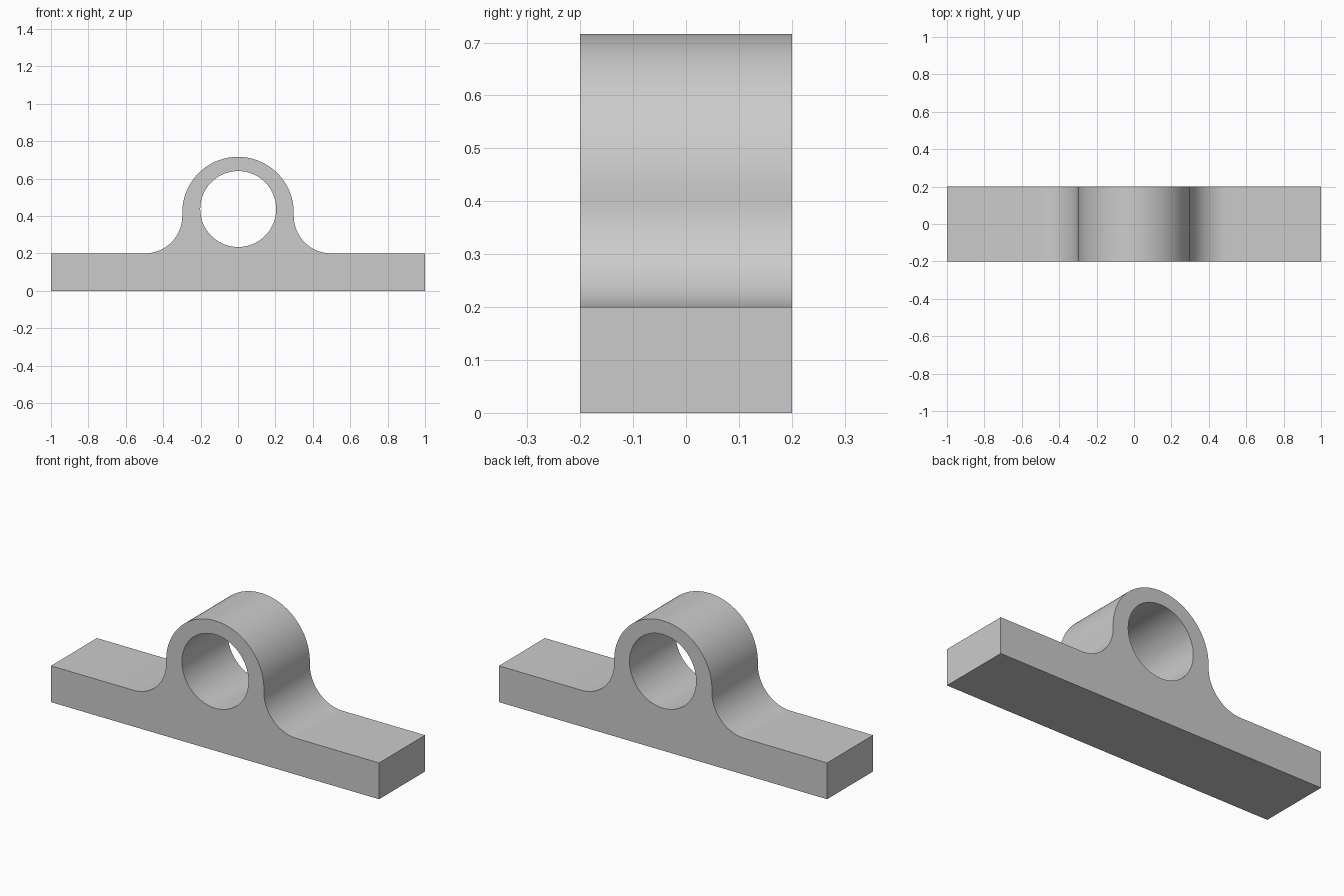
import bpy, bmesh
from math import sin, cos, pi, radians

if "Cube" in bpy.data.objects:
    bpy.data.objects.remove(bpy.data.objects["Cube"])

HALF_DEPTH = 0.2
BASE_TOP = 0.2
RING_Z, RING_R = 0.418, 0.298
BORE_Z, BORE_R = 0.437, 0.203
FILLET_R = 0.2


def arc(cx, cz, r, start, end, steps):
    """Points along an arc in the xz plane, angles in degrees."""
    angles = [radians(start + (end - start) * i / steps) for i in range(steps + 1)]
    return [(cx + r * cos(a), cz + r * sin(a)) for a in angles]


def add_loop(bm, points):
    verts = [bm.verts.new((x, -HALF_DEPTH, z)) for x, z in points]
    return [bm.edges.new((v, verts[i - 1])) for i, v in enumerate(verts)]


# Outline: base bar, concave fillets and rounded top
fillet_x = RING_R + FILLET_R
right_fillet = arc(fillet_x, BASE_TOP + FILLET_R, FILLET_R, 270, 180, 24)
left_fillet = [(-x, z) for x, z in reversed(right_fillet)]
outline = ([(-1, 0), (1, 0), (1, BASE_TOP)] + right_fillet
           + arc(0, RING_Z, RING_R, 0, 180, 64) + left_fillet + [(-1, BASE_TOP)])

# Round bore through the housing
bore = arc(0.001, BORE_Z, BORE_R, 0, 360, 96)[:-1]

# Fill the profile and extrude it front to back
bm = bmesh.new()
edges = add_loop(bm, outline) + add_loop(bm, bore)
bmesh.ops.triangle_fill(bm, edges=edges, use_beauty=True, use_dissolve=False)
solid = bmesh.ops.extrude_face_region(bm, geom=bm.faces[:], use_keep_orig=True)
back = [g for g in solid["geom"] if isinstance(g, bmesh.types.BMVert)]
bmesh.ops.translate(bm, verts=back, vec=(0, 2 * HALF_DEPTH, 0))
bmesh.ops.recalc_face_normals(bm, faces=bm.faces[:])
mesh = bpy.data.meshes.new("bearing_bracket")
bm.to_mesh(mesh)
bm.free()

bracket = bpy.data.objects.new("bearing_bracket", mesh)
bpy.context.collection.objects.link(bracket)

# Plain grey metal
grey = bpy.data.materials.new("light_grey")
grey.use_nodes = True
colour = (0.6, 0.6, 0.6, 1)
grey.diffuse_color = colour
shader = next(n for n in grey.node_tree.nodes if n.type == "BSDF_PRINCIPLED")
shader.inputs["Base Color"].default_value = colour
mesh.materials.append(grey)

# Smooth curved walls, sharp rims
bpy.ops.object.select_all(action="DESELECT")
bracket.select_set(True)
bpy.context.view_layer.objects.active = bracket
bpy.ops.object.shade_smooth_by_angle(angle=radians(30))
